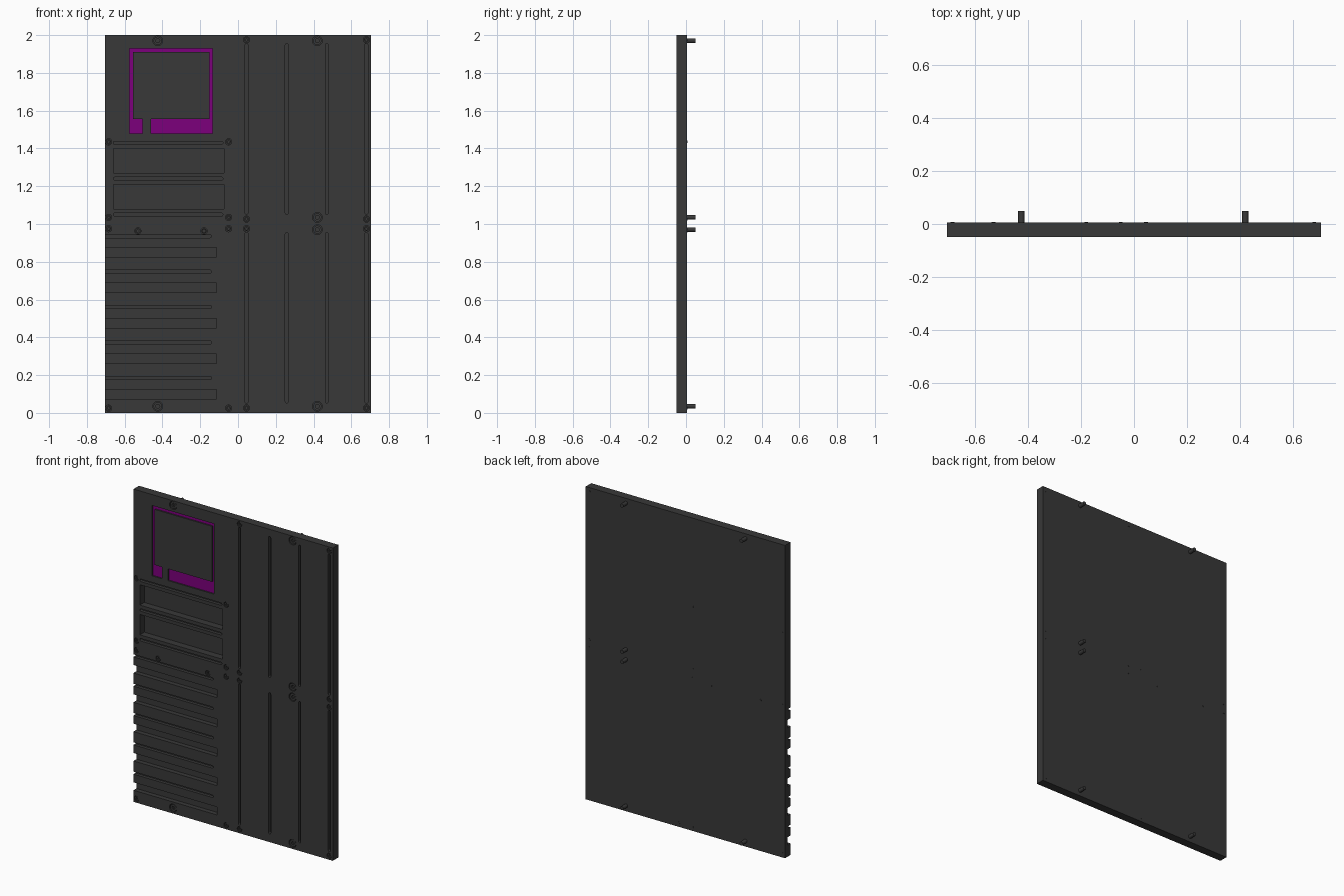
import bpy, bmesh, math

if "Cube" in bpy.data.objects:
    bpy.data.objects.remove(bpy.data.objects["Cube"])

FRONT, BACK, TIP = -0.049, 0.006, 0.049

def material(name, rgb):
    m = bpy.data.materials.new(name)
    m.diffuse_color = (*rgb, 1)
    m.use_nodes = True
    m.node_tree.nodes["Principled BSDF"].inputs["Base Color"].default_value = m.diffuse_color
    return m

DARK = material("dark_grey", (0.04, 0.04, 0.04))
PURPLE = material("purple", (0.2, 0.0, 0.2))

# 2D profiles in (x, z)
def rect(x0, x1, z0, z1):
    return [(x0, z0), (x1, z0), (x1, z1), (x0, z1)]

def circle(x, z, r, n=20):
    return [(x + r * math.cos(2 * math.pi * i / n), z + r * math.sin(2 * math.pi * i / n)) for i in range(n)]

def capsule(a, b, r=0.008, n=8):
    ang = math.atan2(b[1] - a[1], b[0] - a[0])
    pts = []
    for c, start in ((b, ang - math.pi / 2), (a, ang + math.pi / 2)):
        pts += [(c[0] + r * math.cos(start + math.pi * i / n), c[1] + r * math.sin(start + math.pi * i / n))
                for i in range(n + 1)]
    return pts

def prism(bm, pts, y0, y1):
    lo = [bm.verts.new((x, y0, z)) for x, z in pts]
    hi = [bm.verts.new((x, y1, z)) for x, z in pts]
    bm.faces.new(lo)
    bm.faces.new(hi[::-1])
    for i in range(len(pts)):
        j = (i + 1) % len(pts)
        bm.faces.new((lo[j], lo[i], hi[i], hi[j]))

def make(name, shapes, mat):
    bm = bmesh.new()
    for s in shapes:
        prism(bm, *s)
    bmesh.ops.recalc_face_normals(bm, faces=bm.faces)
    me = bpy.data.meshes.new(name)
    bm.to_mesh(me)
    bm.free()
    ob = bpy.data.objects.new(name, me)
    bpy.context.collection.objects.link(ob)
    me.materials.append(mat)
    return ob

def carve(ob, cuts):
    cutter = make(ob.name + "_cutter", cuts, DARK)
    cutter.hide_render = True
    mod = ob.modifiers.new("carve", 'BOOLEAN')
    mod.operation, mod.solver, mod.object = 'DIFFERENCE', 'EXACT', cutter
    bpy.context.view_layer.objects.active = ob
    bpy.ops.object.modifier_apply(modifier=mod.name)
    bpy.data.objects.remove(cutter)

cuts = []
def cut(pts, depth):
    cuts.append((pts, FRONT - 0.02, FRONT + depth))

# Long vertical grooves on the right half
for x in (0.045, 0.258, 0.47, 0.68):
    for z0 in (0.06, 1.06):
        cut(capsule((x, z0), (x, z0 + 0.887)), 0.02)
# Wide drive slots and the grooves around them
for z in (1.43, 1.24, 1.05):
    cut(capsule((-0.652, z), (-0.088, z)), 0.02)
for z in (1.08, 1.27):
    cut(rect(-0.66, -0.075, z, z + 0.13), 0.045)
# Narrow slots and grooves open at the left edge
for i in range(5):
    z = 0.185 + i * 0.1875
    cut(capsule((-0.75, z), (-0.148, z)), 0.02)
    cut(rect(-0.75, -0.115, z - 0.111, z - 0.06), 0.03)
# Channel holding the purple window frame
frame = [(-0.505, 1.48), (-0.575, 1.48), (-0.575, 1.93), (-0.135, 1.93), (-0.135, 1.48), (-0.46, 1.48),
         (-0.46, 1.555), (-0.15, 1.555), (-0.15, 1.91), (-0.555, 1.91), (-0.555, 1.555), (-0.505, 1.555)]
cut(frame, 0.02)
# Screw and bolt positions
screws = [(x, z) for x in (-0.685, -0.05) for z in (1.435, 1.035, 0.975, 0.025)]
screws += [(x, z) for x in (0.045, 0.68) for z in (1.975, 1.026, 0.975, 0.026)]
screws += [(-0.53, 0.963), (-0.18, 0.963)]
bolts = [(-0.425, 1.97), (-0.425, 0.035)] + [(0.42, z) for z in (1.97, 1.035, 0.97, 0.035)]
for x, z in screws:
    cut(circle(x, z, 0.0165), 0.015)
for x, z in bolts:
    cut(circle(x, z, 0.026), 0.02)

# Main panel
panel = make("panel", [(rect(-0.705, 0.705, 0, 2), FRONT, BACK)], DARK)
carve(panel, cuts)
make("window_frame", [(frame, FRONT + 0.009, FRONT + 0.02)], PURPLE)

# Fasteners: head with hexagonal socket, shaft through the panel
def fastener(name, x, z, head, shaft, sink, depth, tip):
    ob = make(name, [(circle(x, z, head), FRONT + sink, FRONT + depth)], DARK)
    carve(ob, [(circle(x, z, head * 0.5, 6), FRONT - 0.01, FRONT + depth * 0.75)])
    make(name + "_shaft", [(circle(x, z, shaft, 16), FRONT + depth, tip)], DARK)

for x, z in screws:
    fastener("screw", x, z, 0.0135, 0.007, 0.003, 0.015, BACK + 0.001)
for x, z in bolts:
    fastener("bolt", x, z, 0.022, 0.012, 0.003, 0.02, TIP)

# Round walls shaded smooth, edges kept sharp
bpy.ops.object.select_all(action='DESELECT')
for ob in bpy.data.objects:
    if ob.type == 'MESH' and ob.name.startswith(("screw", "bolt")):
        ob.select_set(True)
        bpy.context.view_layer.objects.active = ob
bpy.ops.object.shade_smooth_by_angle(angle=math.radians(35))
